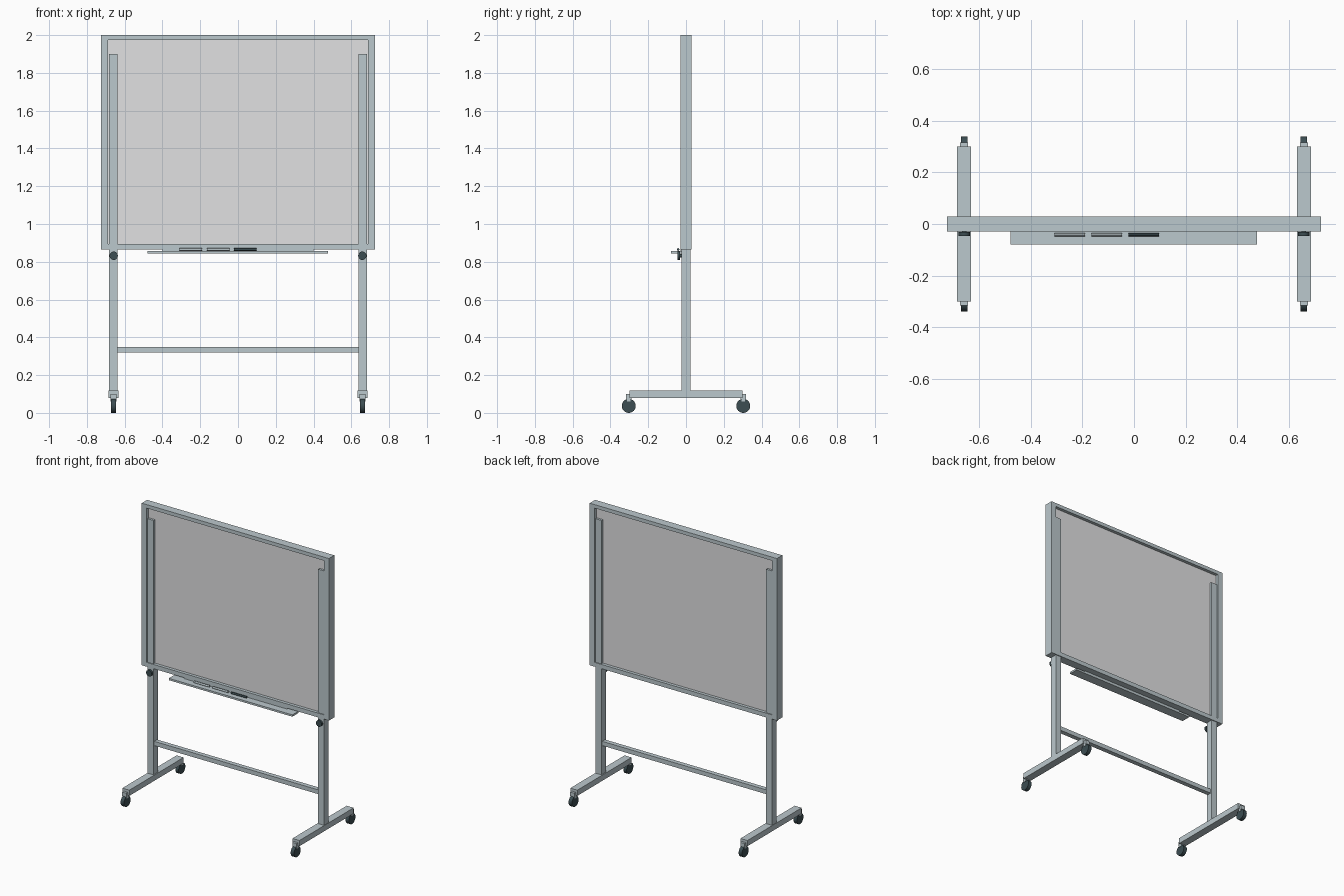
import bpy
from math import pi

cube = bpy.data.objects.get("Cube")
if cube:
    bpy.data.objects.remove(cube, do_unlink=True)


def material(name, rgb):
    m = bpy.data.materials.new(name)
    m.use_nodes = True
    m.diffuse_color = (*rgb, 1)
    m.node_tree.nodes["Principled BSDF"].inputs["Base Color"].default_value = (*rgb, 1)
    return m


STEEL = material("pale_steel", (0.5, 0.58, 0.61))
BOARD = material("board_grey", (0.75, 0.75, 0.76))
DARK = material("dark_rubber", (0.045, 0.075, 0.085))


def box(name, x, y, z, mat):
    """Box from (min, max) ranges along each axis."""
    ranges = (x, y, z)
    bpy.ops.mesh.primitive_cube_add(size=1, location=[(a + b) / 2 for a, b in ranges])
    ob = bpy.context.object
    ob.name = name
    ob.scale = [b - a for a, b in ranges]
    bpy.ops.object.transform_apply(location=False, rotation=False, scale=True)
    ob.data.materials.append(mat)
    return ob


def cylinder(name, centre, radius, length, axis, mat, sides=24):
    turn = {"x": (0, pi / 2, 0), "y": (pi / 2, 0, 0)}[axis]
    bpy.ops.mesh.primitive_cylinder_add(vertices=sides, radius=radius, depth=length,
                                        location=centre, rotation=turn)
    ob = bpy.context.object
    ob.name = name
    ob.data.materials.append(mat)
    bpy.ops.object.shade_smooth_by_angle()
    return ob


# Board panel and its frame
W, INNER, D = 0.725, 0.688, 0.03
BOTTOM, TOP = 0.865, 2.0
box("board_panel", (-INNER, INNER), (-0.008, 0.008), (0.89, 1.98), BOARD)
box("frame_top", (-INNER, INNER), (-D, D), (1.975, TOP), STEEL)
box("frame_bottom", (-INNER, INNER), (-D, D), (BOTTOM, 0.895), STEEL)

# Stand, repeated on each side
for side, s in (("left", 1), ("right", -1)):
    def span(a, b):
        return tuple(sorted((s * a, s * b)))

    box(f"frame_{side}", span(INNER, W), (-D, D), (BOTTOM, TOP), STEEL)
    box(f"post_{side}", span(0.638, 0.683), (-0.024, 0.024), (0.115, 1.9), STEEL)
    box(f"foot_{side}", span(0.632, 0.686), (-0.3, 0.3), (0.078, 0.118), STEEL)
    cylinder(f"knob_{side}", (s * 0.658, -0.039, 0.832), 0.022, 0.014, "y", DARK)
    cylinder(f"knob_stem_{side}", (s * 0.658, -0.028, 0.832), 0.009, 0.014, "y", DARK)

    # Casters at both ends of the foot
    for end, e in (("front", -1), ("back", 1)):
        y = e * 0.303
        cylinder(f"wheel_{end}_{side}", (s * 0.659, y, 0.037), 0.037, 0.026, "x", DARK)
        box(f"caster_top_{end}_{side}", span(0.643, 0.675),
            (y - 0.014, y + 0.014), (0.073, 0.1), STEEL)
        for cheek, x in (("inner", 0.643), ("outer", 0.672)):
            box(f"caster_{cheek}_{end}_{side}", span(x, x + 0.003),
                (y - 0.01, y + 0.01), (0.06, 0.08), STEEL)

# Crossbar between the posts
box("crossbar", (-0.64, 0.64), (-0.016, 0.016), (0.32, 0.35), STEEL)

# Pen tray with three markers
box("pen_tray", (-0.48, 0.477), (-0.08, -0.012), (0.845, 0.858), STEEL)
box("tray_bracket", (-0.4, 0.4), (-0.028, -0.014), (0.855, 0.868), STEEL)
for i, (x, mat) in enumerate(((-0.25, STEEL), (-0.105, STEEL), (0.038, DARK))):
    cylinder(f"marker_{i + 1}", (x, -0.042, 0.865), 0.007, 0.118, "x", mat, 12)
